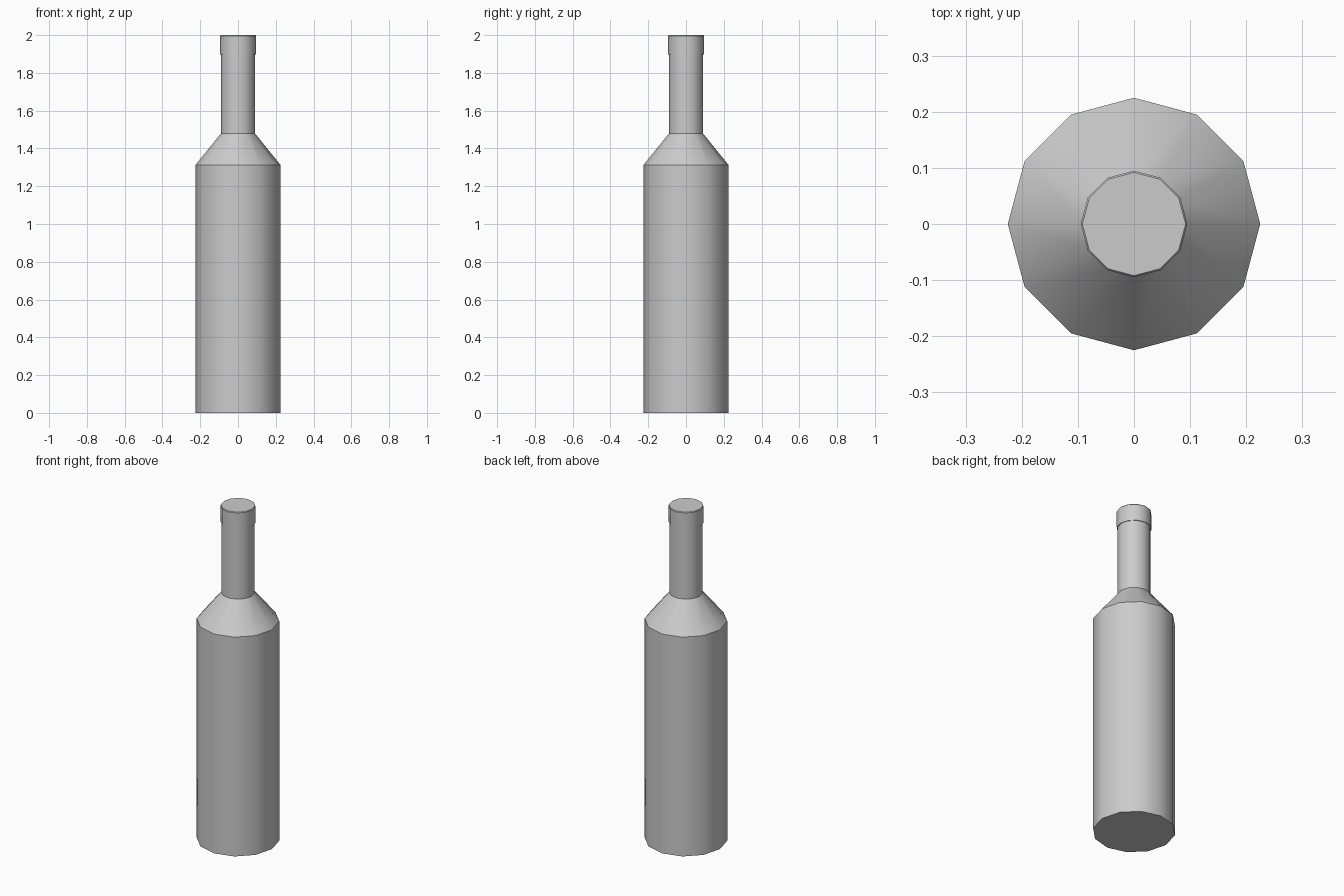
import bpy, bmesh
from math import cos, sin, pi, radians

if "Cube" in bpy.data.objects:
    bpy.data.objects.remove(bpy.data.objects["Cube"])

SIDES = 12


def lathe(name, profile):
    """Turn (radius, z) rings into a closed 12-sided solid."""
    bm = bmesh.new()
    rings = [[bm.verts.new((r * cos(2 * pi * i / SIDES), r * sin(2 * pi * i / SIDES), z))
              for i in range(SIDES)] for r, z in profile]
    for a, b in zip(rings, rings[1:]):
        for i in range(SIDES):
            j = (i + 1) % SIDES
            bm.faces.new((a[i], a[j], b[j], b[i]))
    bm.faces.new(rings[0][::-1])
    bm.faces.new(rings[-1])
    mesh = bpy.data.meshes.new(name)
    bm.to_mesh(mesh)
    bm.free()
    obj = bpy.data.objects.new(name, mesh)
    bpy.context.collection.objects.link(obj)
    bpy.ops.object.select_all(action='DESELECT')
    obj.select_set(True)
    bpy.context.view_layer.objects.active = obj
    bpy.ops.object.shade_smooth_by_angle(angle=radians(35))
    return obj


# Body, sloped shoulder and neck
lathe("bottle", [(0.225, 0), (0.225, 1.313), (0.091, 1.478), (0.091, 1.91)])

# Slightly wider cap with a fine chamfer on top
lathe("cap", [(0.095, 1.897), (0.095, 1.996), (0.092, 2.0)])
